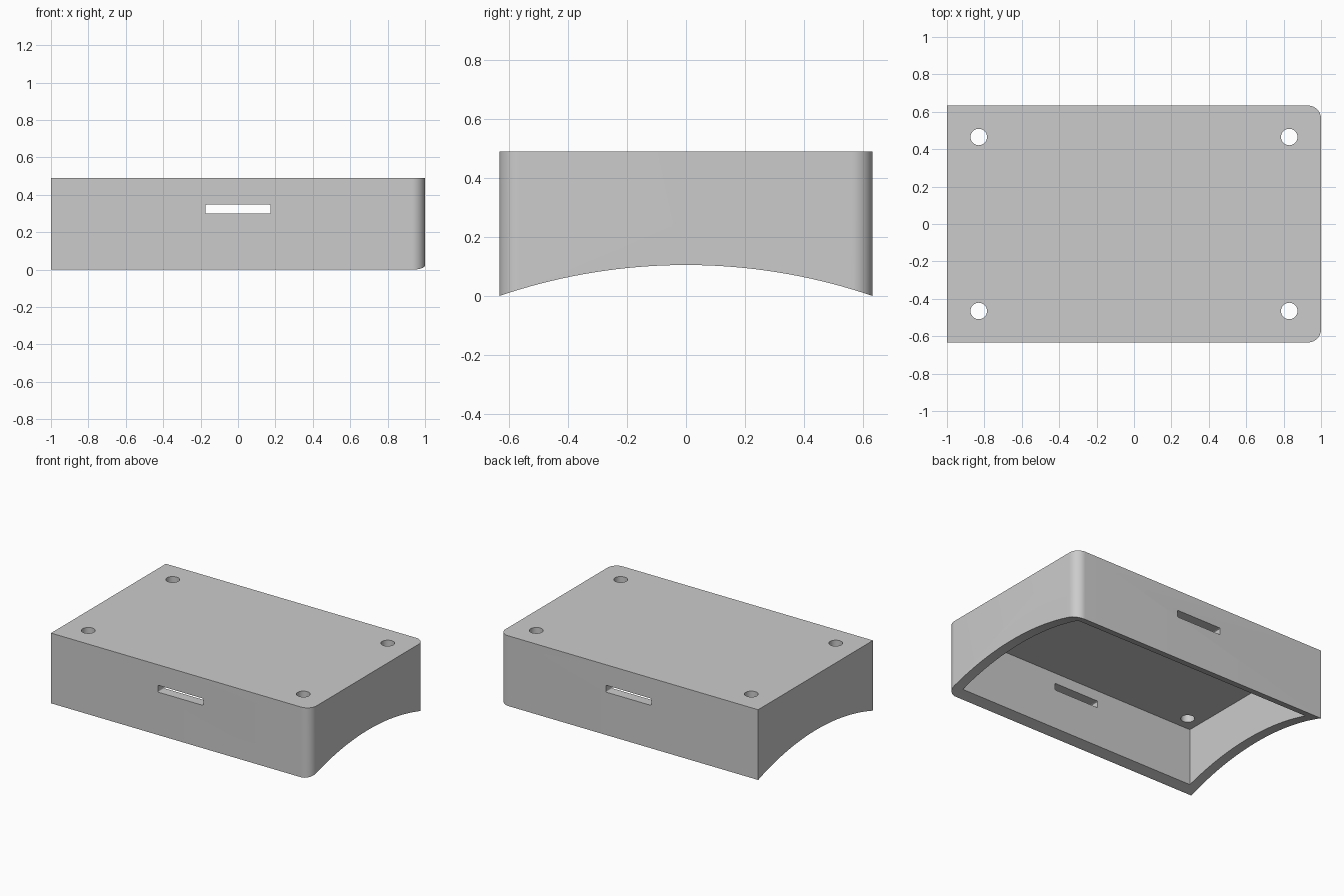
import bpy
import bmesh
import math
from mathutils import Matrix

if "Cube" in bpy.data.objects:
    bpy.data.objects.remove(bpy.data.objects["Cube"], do_unlink=True)

WIDTH, DEPTH, HEIGHT = 2.0, 1.266, 0.49
WALL, CORNER, ARCH = 0.07, 0.07, 0.105

grey = bpy.data.materials.new("light grey")
grey.use_nodes = True
colour = (0.6, 0.6, 0.6, 1)
grey.diffuse_color = colour
grey.node_tree.nodes["Principled BSDF"].inputs["Base Color"].default_value = colour


def add_object(name, bm):
    mesh = bpy.data.meshes.new(name)
    bm.to_mesh(mesh)
    bm.free()
    mesh.materials.append(grey)
    obj = bpy.data.objects.new(name, mesh)
    bpy.context.collection.objects.link(obj)
    return obj


def box(name, size, centre, round_if=None, radius=0.0, segments=12):
    bm = bmesh.new()
    bmesh.ops.create_cube(bm, size=1)
    bmesh.ops.scale(bm, vec=size, verts=bm.verts)
    bmesh.ops.translate(bm, vec=centre, verts=bm.verts)
    if round_if:
        edges = [e for e in bm.edges if round_if(e.verts[0].co, e.verts[1].co)]
        bmesh.ops.bevel(bm, geom=edges, offset=radius, segments=segments,
                        profile=0.5, affect='EDGES')
    return add_object(name, bm)


def cylinder(name, radius, length, centre, segments, along_x=False):
    bm = bmesh.new()
    turn = Matrix.Rotation(math.pi / 2, 4, 'Y') if along_x else Matrix()
    bmesh.ops.create_cone(bm, cap_ends=True, segments=segments, radius1=radius,
                          radius2=radius, depth=length,
                          matrix=Matrix.Translation(centre) @ turn)
    return add_object(name, bm)


# Outer shell, with its two upright edges on the left end rounded
shell = box("enclosure_shell", (WIDTH, DEPTH, HEIGHT), (0, 0, HEIGHT / 2),
            lambda a, b: a.x > 0 and b.x > 0 and abs(a.z - b.z) > 0.1, CORNER)

cutters = []

# Cavity open at the bottom
cavity_top = HEIGHT - WALL
cutters.append(box("cavity_cutter",
                   (WIDTH - 2 * WALL, DEPTH - 2 * WALL, cavity_top + 0.2),
                   (0, 0, (cavity_top - 0.2) / 2)))

# Shallow arch along the underside
arch_radius = ((DEPTH / 2) ** 2 + ARCH ** 2) / (2 * ARCH)
cutters.append(cylinder("arch_cutter", arch_radius, WIDTH + 0.4,
                        (0, 0, ARCH - arch_radius), 256, along_x=True))

# Strap slot through the front and back walls
cutters.append(box("slot_cutter", (0.35, DEPTH + 0.4, 0.048), (0, 0, 0.323),
                   lambda a, b: abs(a.y - b.y) > 0.1, 0.006, 3))

# Screw holes through the roof
for x in (-0.83, 0.83):
    for y in (-0.465, 0.465):
        cutters.append(cylinder("screw_hole_cutter", 0.044, 0.3,
                                (x, y, HEIGHT), 32))

# Carve the shell, then discard the cutters
bpy.ops.object.select_all(action='DESELECT')
shell.select_set(True)
bpy.context.view_layer.objects.active = shell
for cutter in cutters:
    cutter.hide_render = True
    mod = shell.modifiers.new(cutter.name, 'BOOLEAN')
    mod.operation = 'DIFFERENCE'
    mod.solver = 'EXACT'
    mod.object = cutter
    bpy.ops.object.modifier_apply(modifier=mod.name)
    bpy.data.objects.remove(cutter, do_unlink=True)

bpy.ops.object.shade_smooth_by_angle(angle=math.radians(30))
